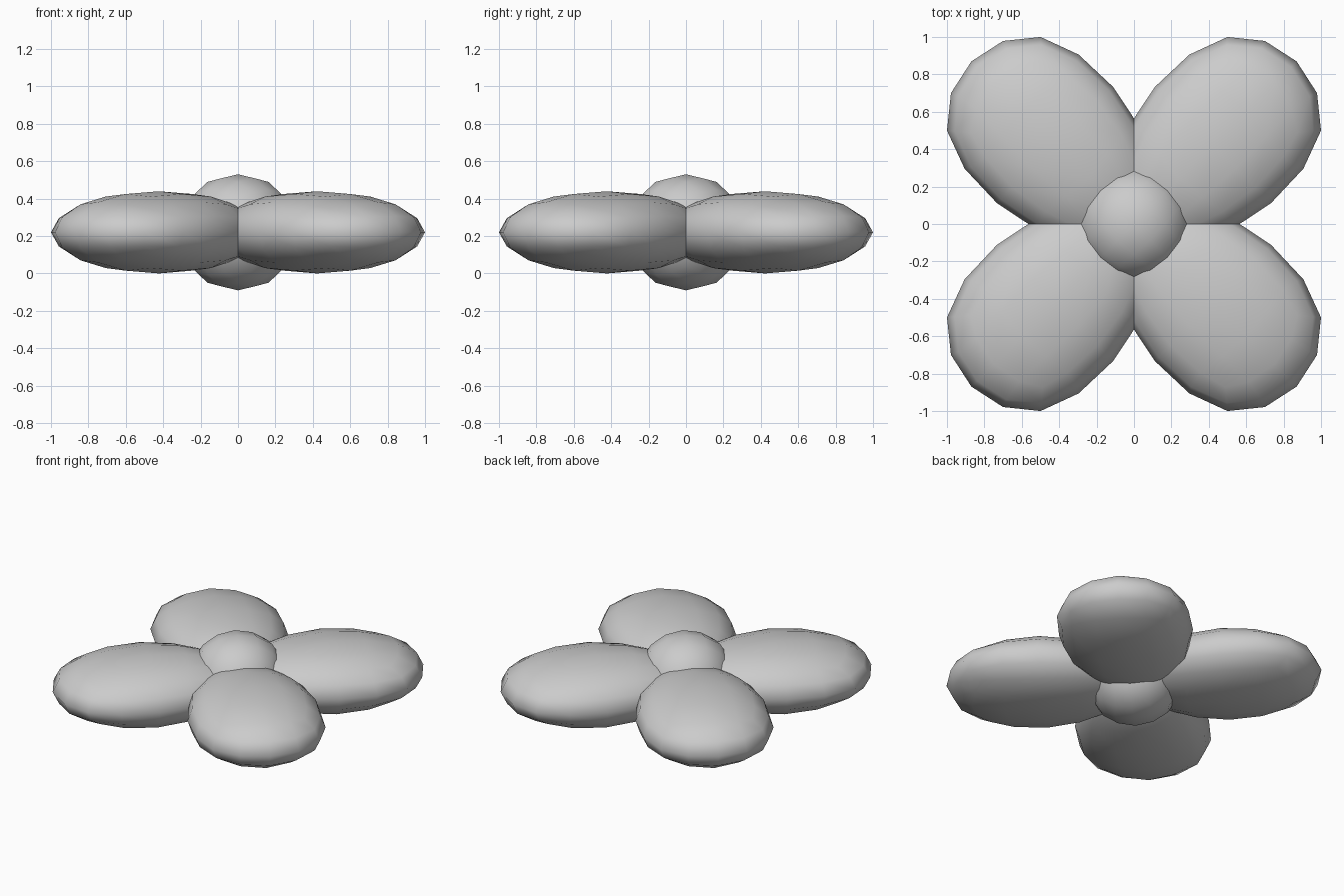
import bpy
import bmesh
from math import radians
from mathutils import Matrix

cube = bpy.data.objects.get("Cube")
if cube:
    bpy.data.objects.remove(cube, do_unlink=True)

# Single plain grey for the whole flower
grey = bpy.data.materials.new("plain_grey")
grey.use_nodes = True
colour = (0.6, 0.6, 0.6, 1)
grey.diffuse_color = colour
grey.node_tree.nodes["Principled BSDF"].inputs["Base Color"].default_value = colour

MID_Z = 0.22


def rounded_block(name, half_size, offset, taper, angle):
    """Box cage, wider at its outer end, rounded by subdivision."""
    bm = bmesh.new()
    bmesh.ops.create_cube(bm, size=2)
    for v in bm.verts:
        width = half_size[1] + taper * v.co.x
        v.co = (offset + v.co.x * half_size[0], v.co.y * width, v.co.z * half_size[2])
    bm.transform(Matrix.Translation((0, 0, MID_Z)) @ Matrix.Rotation(radians(angle), 4, "Z"))
    for f in bm.faces:
        f.smooth = True
    mesh = bpy.data.meshes.new(name)
    bm.to_mesh(mesh)
    bm.free()
    mesh.materials.append(grey)
    obj = bpy.data.objects.new(name, mesh)
    bpy.context.collection.objects.link(obj)
    sub = obj.modifiers.new("rounding", "SUBSURF")
    sub.levels = sub.render_levels = 2
    sub.use_limit_surface = False
    return obj


# Four petals on the diagonals
names = ["back_left_petal", "back_right_petal", "front_right_petal", "front_left_petal"]
for i, name in enumerate(names):
    rounded_block(name, (0.72, 0.5, 0.25), 0.597, 0.1, 45 + 90 * i)

# Round flower centre
rounded_block("flower_centre", (0.353, 0.353, 0.353), 0, 0, 45)
